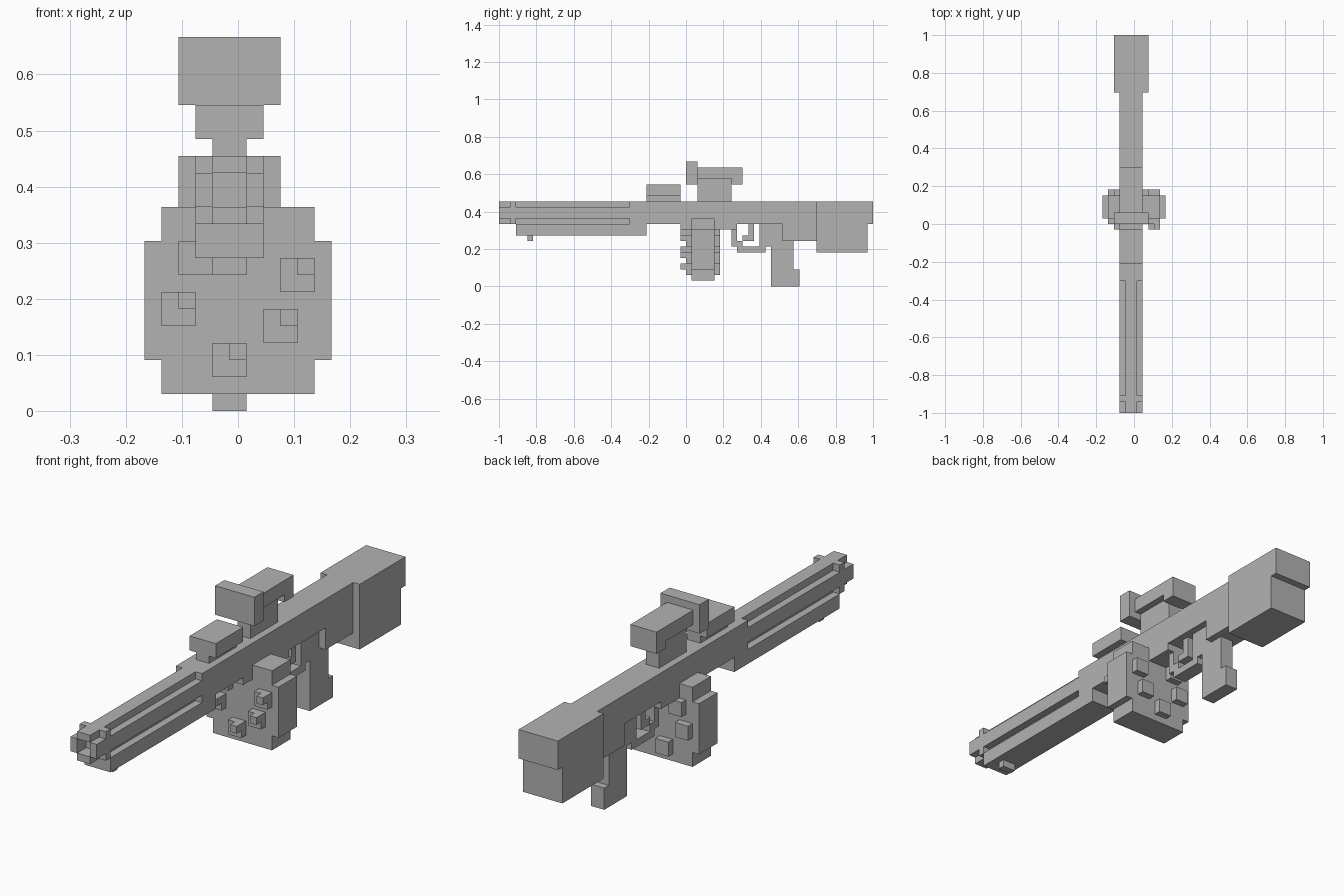
import bpy
import bmesh
from mathutils import Vector

cube = bpy.data.objects.get("Cube")
if cube:
    bpy.data.objects.remove(cube, do_unlink=True)

U = 2 / 66                      # size of one block
ORIGIN = Vector((5.5, 33, 0))   # block grid position of the world origin

grey = bpy.data.materials.new("plain grey")
grey.use_nodes = True
COLOUR = (0.45, 0.45, 0.45, 1)
grey.diffuse_color = COLOUR
for node in grey.node_tree.nodes:
    if node.type == 'BSDF_PRINCIPLED':
        node.inputs["Base Color"].default_value = COLOUR


def part(name, *boxes):
    """Flat-faced part made of boxes, each (x range, y range, z range) in blocks."""
    bm = bmesh.new()
    for ranges in boxes:
        low = Vector([r[0] for r in ranges])
        high = Vector([r[1] for r in ranges])
        verts = bmesh.ops.create_cube(bm, size=1)["verts"]
        for v in verts:
            v.co = [(low[i] if v.co[i] < 0 else high[i]) for i in range(3)]
            v.co = (v.co - ORIGIN) * U
    mesh = bpy.data.meshes.new(name)
    bm.to_mesh(mesh)
    bm.free()
    mesh.materials.append(grey)
    obj = bpy.data.objects.new(name, mesh)
    bpy.context.collection.objects.link(obj)
    return obj


# Shared widths
CORE, BODY, WIDE = (4, 6), (3, 7), (2, 8)

# Muzzle: cross-shaped ring around an open bore, with a square collar
part("muzzle",
     (CORE, (0, 2), (14, 15)), (CORE, (0, 2), (11, 12)),
     ((3, 4), (0, 2), (12, 14)), ((6, 7), (0, 2), (12, 14)))
part("muzzle_collar", (BODY, (2, 3), (11, 15)))

# Barrel: cross section with stepped corners
part("barrel", (CORE, (3, 23), (11, 15)), (BODY, (3, 23), (12, 14)))
part("under_barrel", (BODY, (3, 26), (9, 11)))
part("under_barrel_stud", (CORE, (5, 6), (8, 9)))

# Body
part("receiver",
     (BODY, (23, 56), (11, 15)),
     (BODY, (32, 42), (10, 11)),
     (BODY, (50, 56), (8, 11)))

# Stock
part("stock", (WIDE, (56, 66), (11, 15)), (WIDE, (56, 65), (6, 11)))

# Sights
part("front_sight", (CORE, (26, 32), (15, 16)), (BODY, (26, 32), (16, 18)))
part("scope_mount", (CORE, (35, 41), (15, 19)))
part("scope", (BODY, (35, 43), (19, 21)), (BODY, (41, 43), (18, 19)))
part("scope_plate", (WIDE, (33, 35), (18, 22)))

# Drum with studs on both faces
part("drum", ((0, 11), (34, 38), (3, 10)), ((1, 10), (34, 38), (1, 12)))
studs = []
for x, z in ((4, 2), (7, 4), (1, 5), (8, 7), (2, 8)):
    for y in (33, 38):
        studs.append(((x, x + 2), (y, y + 1), (z, z + 2)))
    studs.append(((x + 1, x + 2), (32, 33), (z + 1, z + 2)))
part("drum_studs", *studs)

# Grip, guard and trigger
part("grip",
     (CORE, (47, 50), (7, 11)), (CORE, (48, 52), (0, 8)),
     (CORE, (52, 53), (0, 3)))
part("guard",
     (CORE, (41, 42), (7, 10)), (CORE, (42, 43), (6, 8)),
     (CORE, (43, 47), (6, 7)), (CORE, (46, 47), (7, 11)))
part("trigger", (CORE, (44, 45), (8, 11)), (CORE, (43, 44), (8, 9)))
